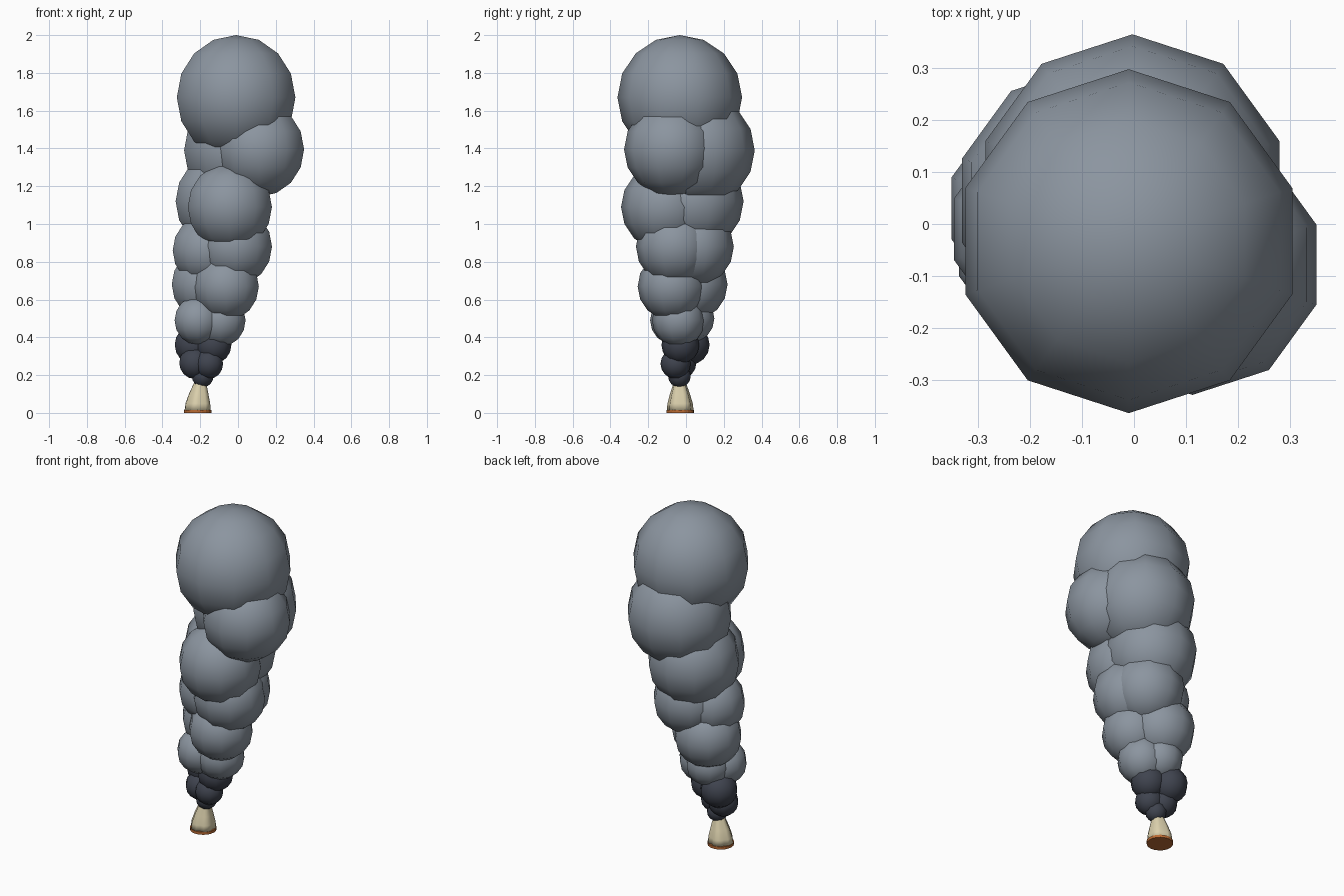
import bpy, bmesh, math

if "Cube" in bpy.data.objects:
    bpy.data.objects.remove(bpy.data.objects["Cube"])


def material(name, rgb):
    m = bpy.data.materials.new(name)
    m.diffuse_color = (*rgb, 1)
    m.use_nodes = True
    m.node_tree.nodes["Principled BSDF"].inputs["Base Color"].default_value = m.diffuse_color
    return m


GREY = material("smoke grey", (0.26, 0.30, 0.35))
DARK = material("dark smoke", (0.05, 0.057, 0.078))
CREAM = material("pale cream", (0.72, 0.64, 0.42))
ORANGE = material("burnt orange", (0.50, 0.15, 0.035))


def finish(name, bm, mat, smooth=True):
    me = bpy.data.meshes.new(name)
    bm.to_mesh(me)
    bm.free()
    me.materials.append(mat)
    for p in me.polygons:
        p.use_smooth = smooth
    ob = bpy.data.objects.new(name, me)
    bpy.context.collection.objects.link(ob)
    return ob


def puff(name, x, y, z, r, mat):
    bm = bmesh.new()
    bmesh.ops.create_uvsphere(bm, u_segments=10, v_segments=8, radius=r)
    finish(name, bm, mat).location = (x, y, z)


# Billowing pale smoke, from the crown down
LIGHT_PUFFS = [
    (-0.01, -0.033, 1.67, 0.33),
    (0.112, -0.078, 1.395, 0.25), (-0.003, 0.067, 1.39, 0.297),
    (-0.043, -0.11, 1.09, 0.234), (-0.083, 0.045, 1.12, 0.26),
    (-0.015, -0.06, 0.88, 0.205), (-0.165, -0.01, 0.86, 0.19),
    (-0.06, 0.043, 0.88, 0.21),
    (-0.062, -0.075, 0.67, 0.181), (-0.17, 0.03, 0.68, 0.19),
    (-0.093, -0.04, 0.49, 0.14), (-0.17, 0.02, 0.50, 0.13),
    (-0.212, -0.06, 0.49, 0.13),
]
for i, p in enumerate(LIGHT_PUFFS):
    puff(f"smoke_puff_{i + 1}", *p, GREY)

# Dark smoke near the source
DARK_PUFFS = [
    (-0.13, -0.03, 0.36, 0.10), (-0.235, 0.02, 0.36, 0.105),
    (-0.23, -0.03, 0.265, 0.085), (-0.155, -0.055, 0.26, 0.08),
    (-0.187, -0.035, 0.195, 0.06),
]
for i, p in enumerate(DARK_PUFFS):
    puff(f"dark_puff_{i + 1}", *p, DARK)


def loft(name, rings, mat, folds=0.0, n=20, smooth=True):
    """Stack rings (x, y, z, radius), with alternate points drawn in as folds."""
    bm = bmesh.new()
    rows = []
    for x, y, z, r in rings:
        rows.append([])
        for i in range(n):
            a = 2 * math.pi * i / n
            q = r * (1 - folds * (i % 4 == 0))
            rows[-1].append(bm.verts.new((x + q * math.cos(a), y + q * math.sin(a), z)))
    for lo, hi in zip(rows, rows[1:]):
        for i in range(n):
            j = (i + 1) % n
            bm.faces.new((lo[i], lo[j], hi[j], hi[i]))
    bm.faces.new(rows[0][::-1])
    bm.faces.new(rows[-1])
    return finish(name, bm, mat, smooth)


# Folded pale vent and its burnt base disc
loft("vent", [(-0.212, -0.031, 0.012, 0.071), (-0.211, -0.031, 0.05, 0.067),
              (-0.207, -0.032, 0.10, 0.053), (-0.201, -0.033, 0.15, 0.036),
              (-0.195, -0.034, 0.19, 0.026)], CREAM, folds=0.13)
loft("base_disc", [(-0.212, -0.031, 0.0, 0.073), (-0.212, -0.031, 0.016, 0.073)],
     ORANGE, smooth=False)
